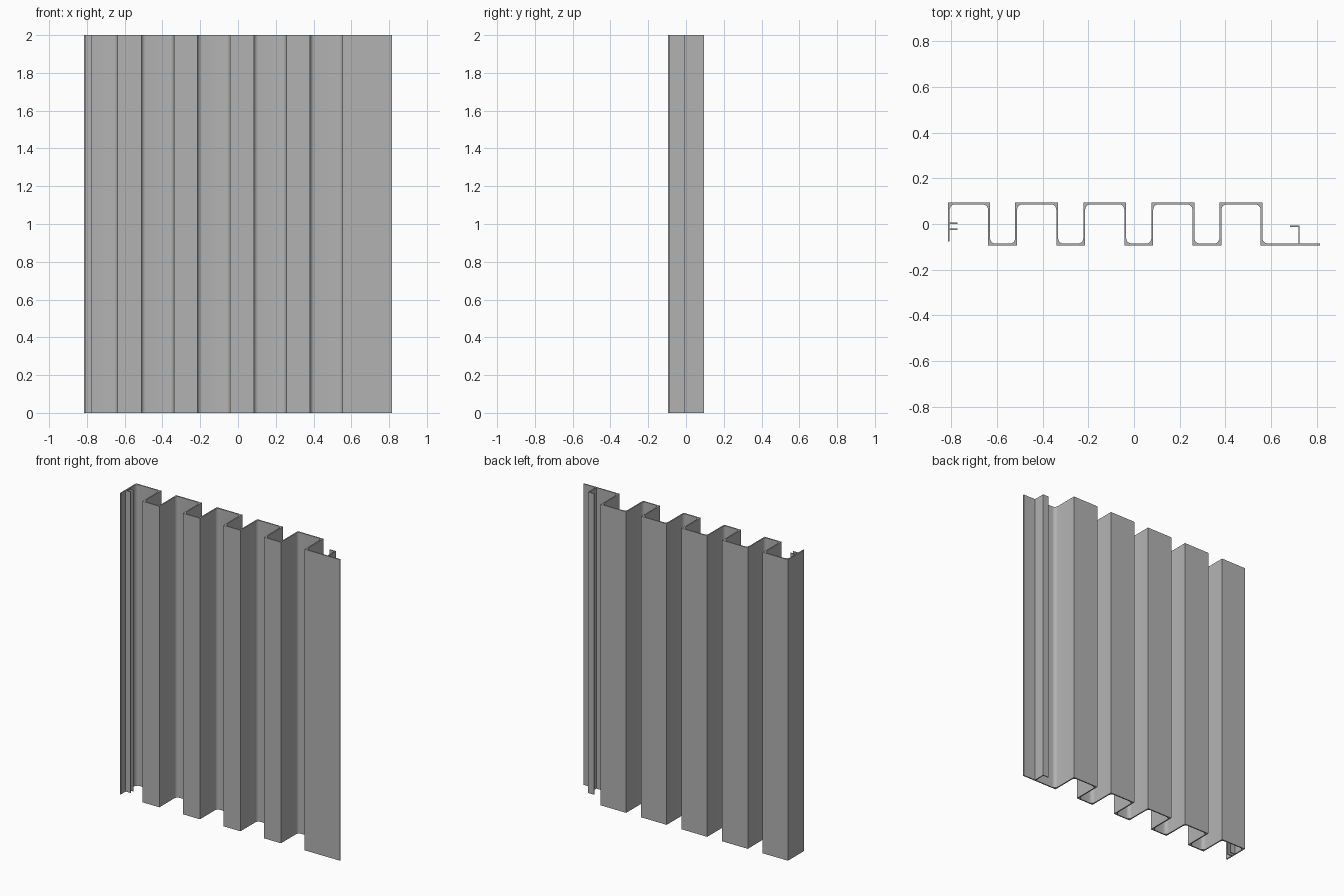
import bpy, bmesh, math
from mathutils import Vector

if "Cube" in bpy.data.objects:
    bpy.data.objects.remove(bpy.data.objects["Cube"], do_unlink=True)

HEIGHT = 2.0
DEPTH = 0.094      # half depth of the corrugation
GAUGE = 0.008      # sheet thickness
FILLET = 0.024     # radius on the inside of each bend
PITCH = 0.298

steel = bpy.data.materials.new("galvanised grey")
steel.use_nodes = True
grey = (0.45, 0.45, 0.45, 1)
steel.diffuse_color = grey
steel.node_tree.nodes["Principled BSDF"].inputs["Base Color"].default_value = grey


def extrude_profile(name, outline):
    """Extrude a closed xy outline over the full height."""
    bm = bmesh.new()
    face = bm.faces.new([bm.verts.new((p.x, p.y, 0)) for p in outline])
    top = bmesh.ops.extrude_face_region(bm, geom=[face])["geom"]
    bmesh.ops.translate(bm, vec=(0, 0, HEIGHT),
                        verts=[v for v in top if isinstance(v, bmesh.types.BMVert)])
    bmesh.ops.recalc_face_normals(bm, faces=bm.faces)
    mesh = bpy.data.meshes.new(name)
    bm.to_mesh(mesh)
    bm.free()
    mesh.materials.append(steel)
    obj = bpy.data.objects.new(name, mesh)
    bpy.context.collection.objects.link(obj)
    bpy.ops.object.select_all(action="DESELECT")
    obj.select_set(True)
    bpy.context.view_layer.objects.active = obj
    bpy.ops.object.shade_smooth_by_angle(angle=math.radians(30))


def bent_sheet(path, gauge, fillet):
    """Outline of a sheet following a right-angled path, rounded inside each bend."""
    path = [Vector(p) for p in path]
    left, right = [], []
    for i, p in enumerate(path):
        d_in = (p - path[i - 1]).normalized() if i else None
        d_out = (path[i + 1] - p).normalized() if i < len(path) - 1 else None
        a, b = d_in or d_out, d_out or d_in
        na, nb = Vector((-a.y, a.x)), Vector((-b.y, b.x))
        offset = (na if a == b else na + nb) * gauge / 2
        turn = a.x * b.y - a.y * b.x
        for side, s in ((left, 1), (right, -1)):
            corner = p + offset * s
            if turn * s > 0.5 and fillet:
                centre = corner + (b - a) * fillet
                for k in range(6):
                    t = k / 5 * math.pi / 2
                    side.append(centre + fillet * (a * math.sin(t) - b * math.cos(t)))
            else:
                side.append(corner)
    return left + right[::-1]


def plate(name, x0, x1, y0, y1):
    extrude_profile(name, [Vector(p) for p in ((x0, y0), (x1, y0), (x1, y1), (x0, y1))])


# Corrugated sheet: left leg, five ribs, right flange
y = DEPTH - GAUGE / 2
path = [(-0.811, -0.077), (-0.811, y)]
for i in range(5):
    x = -0.634 + i * PITCH
    path += [(x, y), (x, -y)]
    if i < 4:
        path += [(x + 0.118, -y), (x + 0.118, y)]
path.append((0.815, -y))
extrude_profile("corrugated_sheet", bent_sheet(path, GAUGE, FILLET))

# Pair of lips that form the socket on the right-hand edge of the model
for name, lip_y in (("upper_socket_lip", 0.004), ("lower_socket_lip", -0.023)):
    plate(name, -0.812, -0.772, lip_y - 0.003, lip_y + 0.003)

# Hooked tongue standing behind the flange
tongue = [(0.722, -DEPTH + GAUGE / 2), (0.722, -0.010), (0.682, -0.010)]
extrude_profile("hooked_tongue", bent_sheet(tongue, 0.006, 0))
